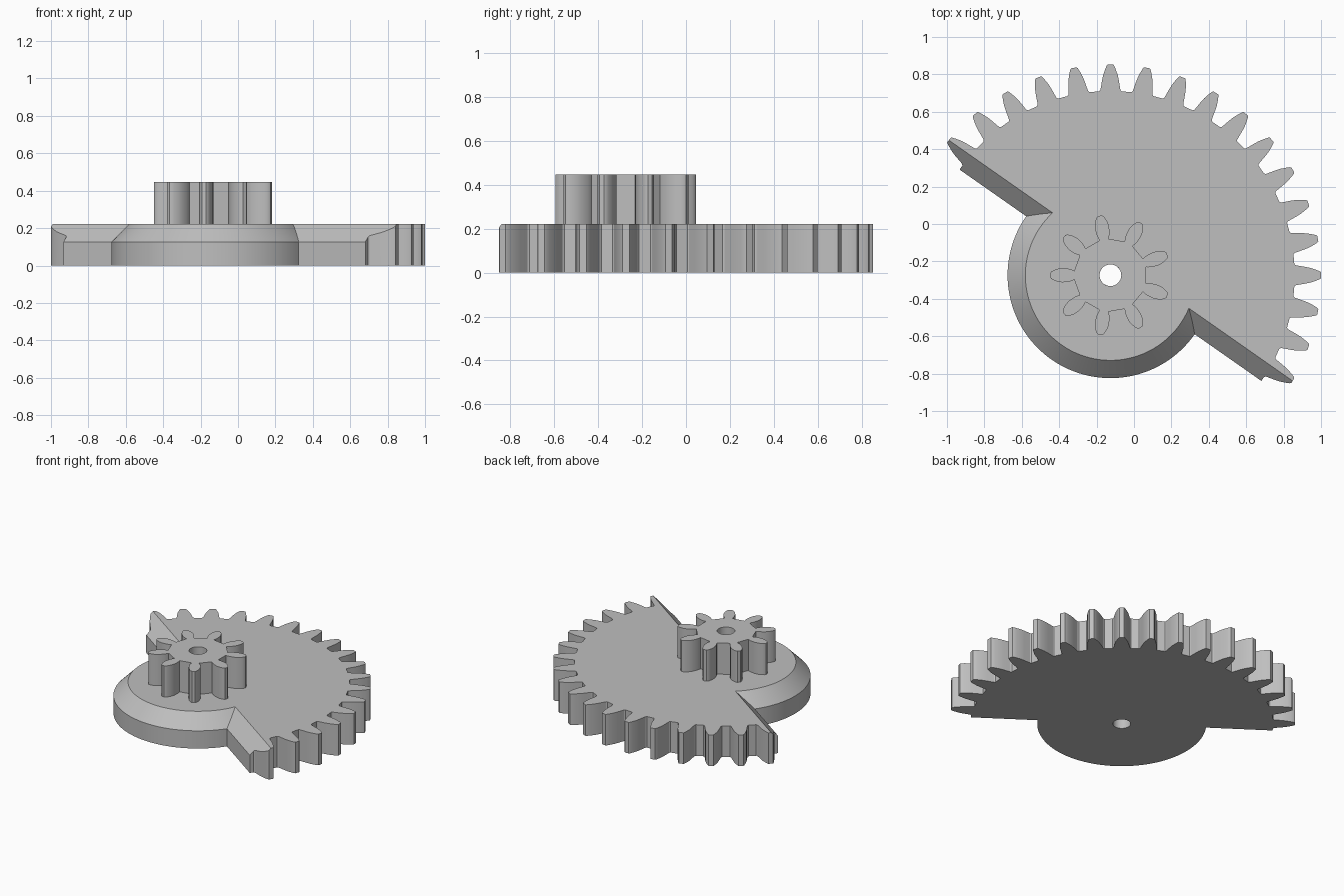
import bpy
import bmesh
from math import sin, cos, asin, degrees, radians
from mathutils import Vector

if "Cube" in bpy.data.objects:
    bpy.data.objects.remove(bpy.data.objects["Cube"], do_unlink=True)

AXIS = Vector((-0.126, -0.274, 0))      # shared rotation axis
BEVEL_Z, PLATE_Z, PINION_Z = 0.127, 0.223, 0.447
BEVEL = PLATE_Z - BEVEL_Z
HUB_R, HUB_TOP_R, BORE_R, ROOT_R = 0.55, 0.455, 0.058, 0.985
START, END = -35, 145                   # sector limits in degrees
INWARD = Vector((cos(radians(55)), sin(radians(55)), 0))

grey = bpy.data.materials.new("plain_grey")
grey.use_nodes = True
grey.diffuse_color = (0.52, 0.52, 0.52, 1)
grey.node_tree.nodes["Principled BSDF"].inputs["Base Color"].default_value = (0.52, 0.52, 0.52, 1)

# tooth flanks: (radius, half angle in degrees), root to tip
SECTOR_TOOTH = [(ROOT_R, 3.5), (0.992, 3.1), (1.01, 2.85), (1.04, 2.5),
                (1.07, 2.1), (1.1, 1.5), (1.12, 1.05), (1.126, 0.8)]
PINION_TOOTH = [(0.195, 7), (0.205, 8), (0.225, 8.8), (0.26, 8.4),
                (0.285, 6.9), (0.305, 4.9), (0.317, 3.4), (0.323, 1.8)]


def polar(r, deg, z=0):
    return AXIS + Vector((r * cos(radians(deg)), r * sin(radians(deg)), z))


def tooth_outline(flank, centres):
    pts = []
    for c in centres:
        pts += [polar(r, c - a) for r, a in flank]
        pts += [polar(r, c + a) for r, a in reversed(flank)]
    return pts


def arc(bm, r, first, last, z, steps):
    return [bm.verts.new(polar(r, first + (last - first) * i / steps, z))
            for i in range(steps + 1)]


def circle(bm, r, first, z, steps=40):
    ring = arc(bm, r, first, first + 360 * (steps - 1) / steps, z, steps - 1)
    return ring + ring[:1]


def wall(bm, low, high):
    for i in range(len(low) - 1):
        bm.faces.new((low[i], low[i + 1], high[i + 1], high[i]))


def half_cap(bm, outer, inner):
    # flat face between two arcs that run the same way round
    bm.faces.new(outer + inner[::-1])


def finish(bm, name):
    # smooth round walls, sharp corners
    bmesh.ops.recalc_face_normals(bm, faces=bm.faces[:])
    for face in bm.faces:
        face.smooth = True
    for edge in bm.edges:
        edge.smooth = edge.calc_face_angle(0) < radians(30)
    mesh = bpy.data.meshes.new(name)
    bm.to_mesh(mesh)
    bm.free()
    mesh.materials.append(grey)
    bpy.context.collection.objects.link(bpy.data.objects.new(name, mesh))


def depth(p):
    # distance from the straight side of the sector
    return (p - AXIS).dot(INWARD)


def build_gear_body():
    bm = bmesh.new()
    raw = [polar(ROOT_R, START)]
    raw += tooth_outline(SECTOR_TOOTH, range(-30, 141, 10))
    raw.append(polar(ROOT_R, END))

    # add a point where the sloping edge meets the flat top
    outline = raw[:1]
    for p, q in zip(raw, raw[1:]):
        a, b = depth(p) - BEVEL, depth(q) - BEVEL
        if a * b < 0:
            outline.append(p.lerp(q, a / (a - b)))
        outline.append(q)

    # toothed rim, lower towards the straight side
    low = [bm.verts.new(p) for p in outline]
    high = [bm.verts.new((p.x, p.y, BEVEL_Z + min(BEVEL, depth(p)))) for p in outline]
    wall(bm, low, high)
    full = [i for i, p in enumerate(outline) if depth(p) > BEVEL - 1e-5]
    first, last = full[0], full[-1]

    # chamfered hub, its ends following the slope of the sector
    rings = [arc(bm, HUB_R, END, START + 360, 0, 60)]
    for i in range(5):
        t = i / 4
        r = HUB_R + (HUB_TOP_R - HUB_R) * t
        turn = degrees(asin(BEVEL * t / r))
        rings.append(arc(bm, r, END - turn, START + 360 + turn, BEVEL_Z + BEVEL * t, 60))
    for lower, upper in zip(rings, rings[1:]):
        wall(bm, lower, upper)

    # straight side: upright strips and sloping strips
    bm.faces.new((low[0], high[0], rings[1][-1], rings[0][-1]))
    bm.faces.new((low[-1], high[-1], rings[1][0], rings[0][0]))
    bm.faces.new(high[:first + 1] + [ring[-1] for ring in reversed(rings[1:])])
    bm.faces.new(high[last:] + [ring[0] for ring in rings[1:]])

    # shaft hole with flat top and bottom around it
    hole_low, hole_high = (circle(bm, BORE_R, START, z) for z in (0, PLATE_Z))
    wall(bm, hole_low, hole_high)
    for rim, ring, hole in ((low, rings[0], hole_low),
                            (high[first:last + 1], rings[-1], hole_high)):
        half_cap(bm, [ring[-1]] + rim + [ring[0]], hole[:21])
        half_cap(bm, ring, hole[20:])
    finish(bm, "sector_gear_body")


def build_pinion():
    # nine-tooth pinion on the hub
    bm = bmesh.new()
    outline = tooth_outline(PINION_TOOTH, range(-180, 180, 40))
    half = len(outline) // 2
    sides, holes = [], []
    for z in (PLATE_Z - 0.003, PINION_Z):
        side = [bm.verts.new((p.x, p.y, z)) for p in outline]
        side.append(side[0])
        hole = circle(bm, BORE_R, -180, z)
        half_cap(bm, side[:half + 1], hole[:21])
        half_cap(bm, side[half:], hole[20:])
        sides.append(side)
        holes.append(hole)
    wall(bm, *sides)
    wall(bm, *holes)
    finish(bm, "pinion")


build_gear_body()
build_pinion()
